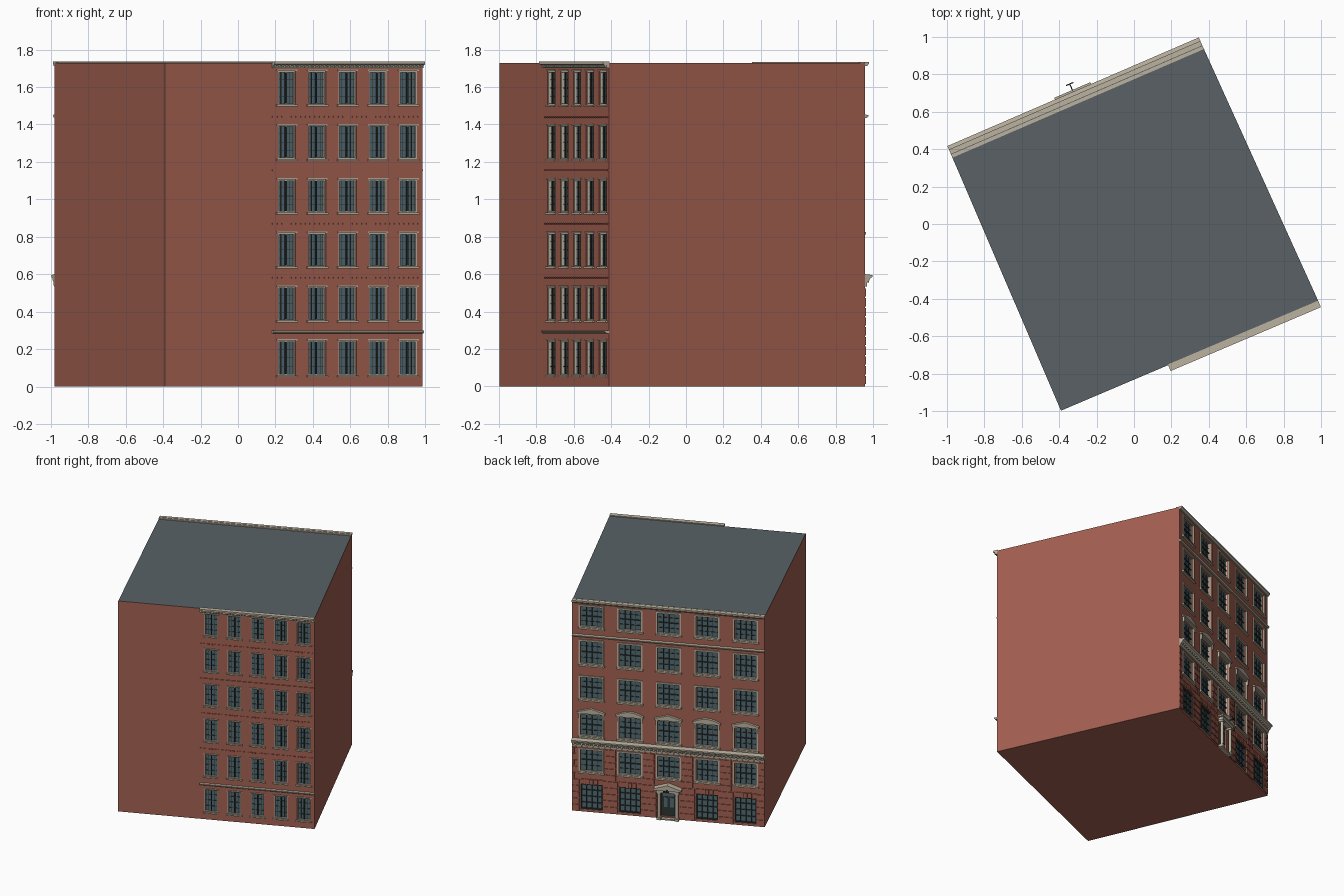
import bpy, bmesh, math
from mathutils import Vector

if "Cube" in bpy.data.objects:
    bpy.data.objects.remove(bpy.data.objects["Cube"])

A, B, C, D = [Vector((x, y, 0)) for x, y in
              ((-0.39, -0.997), (0.985, -0.413), (0.363, 0.958), (-0.98, 0.378))]
H = 1.728
UP = Vector((0, 0, 1))


def mat(name, col):
    m = bpy.data.materials.new(name)
    m.diffuse_color = (*col, 1)
    m.use_nodes = True
    m.node_tree.nodes["Principled BSDF"].inputs["Base Color"].default_value = m.diffuse_color
    return m


BRICK = mat("brick", (0.36, 0.115, 0.08))
ROOF = mat("slate", (0.10, 0.12, 0.13))
STONE = mat("stone", (0.50, 0.45, 0.35))
GLASS = mat("glass", (0.085, 0.14, 0.165))
DARK = mat("dark_metal", (0.025, 0.035, 0.035))


class Side:
    """Wall plane: u runs along it, w points outward, z is up."""
    def __init__(self, p, q):
        self.o, self.len = p, (q - p).length
        self.d = (q - p).normalized()
        self.n = self.d.cross(UP)

    def at(self, u, w, z):
        return self.o + self.d * u + self.n * w + UP * z


class Part:
    """Collects many solids into one named object."""
    def __init__(self, name, material):
        self.name, self.mat, self.bm = name, material, bmesh.new()

    def face(self, pts):
        return self.bm.faces.new([self.bm.verts.new(p) for p in pts])

    def prism(self, pts, off):
        a = [self.bm.verts.new(p) for p in pts]
        b = [self.bm.verts.new(p + off) for p in pts]
        n = len(a)
        fs = [self.bm.faces.new(a), self.bm.faces.new(b[::-1])]
        fs += [self.bm.faces.new((a[i], b[i], b[(i + 1) % n], a[(i + 1) % n])) for i in range(n)]
        bmesh.ops.recalc_face_normals(self.bm, faces=fs)

    def box(self, s, u0, u1, w0, w1, z0, z1):
        self.prism([s.at(u0, w0, z0), s.at(u1, w0, z0), s.at(u1, w0, z1), s.at(u0, w0, z1)],
                   s.n * (w1 - w0))

    def moulding(self, s, u0, u1, prof):
        self.prism([s.at(u0, w, z) for w, z in prof], s.d * (u1 - u0))

    def pediment(self, s, uc, half, z, h, w1, curved):
        n = 8 if curved else 2
        pts = [(-half + 2 * half * i / n,
                h * (math.sin(math.pi * i / n) if curved else i % 2)) for i in range(n + 1)]
        pts = [(-half, -0.012)] + pts + [(half, -0.012)]
        self.prism([s.at(uc + u, 0, z + v) for u, v in pts], s.n * w1)

    def done(self):
        me = bpy.data.meshes.new(self.name)
        self.bm.to_mesh(me)
        me.materials.append(self.mat)
        bpy.context.collection.objects.link(bpy.data.objects.new(self.name, me))


walls, roof = Part("brick_walls", BRICK), Part("flat_roof", ROOF)
courses, blocks = Part("brick_string_courses", BRICK), Part("rusticated_blocks", BRICK)
glass, bars = Part("window_glass", GLASS), Part("glazing_bars", DARK)
frames, trim = Part("window_surrounds", STONE), Part("stone_cornices", STONE)
heads, porch = Part("window_pediments", STONE), Part("door_surround", STONE)
door, lamp = Part("entrance_door", DARK), Part("door_lamp_bracket", DARK)
front, back = Side(A, B), Side(C, D)
DEPTH = 0.024


def facade(s, cols, rows, hole):
    """Wall split on the window lines, with reveals around every opening."""
    us = sorted([0, s.len] + [e for c in cols for e in c])
    zs = sorted([0, H] + [e for r in rows for e in r])
    for i in range(len(us) - 1):
        for j in range(len(zs) - 1):
            u0, u1, z0, z1 = us[i], us[i + 1], zs[j], zs[j + 1]
            if i % 2 and j % 2:
                ring = [(u0, z0), (u1, z0), (u1, z1), (u0, z1)]
                for k in range(4):
                    (a, b), (c, d) = ring[k], ring[(k + 1) % 4]
                    walls.face([s.at(a, 0, b), s.at(c, 0, d), s.at(c, -DEPTH, d), s.at(a, -DEPTH, b)])
                hole(s, u0, u1, z0, z1, i // 2, j // 2)
            else:
                walls.face([s.at(u0, 0, z0), s.at(u1, 0, z0), s.at(u1, 0, z1), s.at(u0, 0, z1)])


def surround(p, s, u0, u1, z0, z1, t, w0, w1):
    p.box(s, u0, u0 + t, w0, w1, z0, z1)
    p.box(s, u1 - t, u1, w0, w1, z0, z1)
    p.box(s, u0 + t, u1 - t, w0, w1, z0, z0 + t)
    p.box(s, u0 + t, u1 - t, w0, w1, z1 - t, z1)


def grid(p, s, u0, u1, z0, z1, nu, nz, t, w):
    for i in range(1, nu):
        u = u0 + (u1 - u0) * i / nu
        p.box(s, u - t, u + t, -DEPTH, w, z0, z1)
    for j in range(1, nz):
        z = z0 + (z1 - z0) * j / nz
        p.box(s, u0, u1, -DEPTH, w, z - t, z + t)


def front_window(s, u0, u1, z0, z1, i, j):
    glass.box(s, u0, u1, -DEPTH - .006, -DEPTH + .004, z0, z1)
    surround(frames, s, u0, u1, z0, z1, 0.007, -DEPTH, -0.004)
    m = (u0 + u1) / 2
    bars.box(s, m - .004, m + .004, -DEPTH, -.008, z0, z1)
    grid(bars, s, u0, u1, z0, z1, 4, 4, 0.0015, -0.016)
    frames.box(s, u0 - .010, u1 + .010, 0, .010, z0 - .010, z0)
    frames.box(s, u0 - .008, u1 + .008, 0, .006, z1, z1 + .008)


def back_window(s, u0, u1, z0, z1, i, j):
    if j == 0 and i == 2:
        entrance(s, (u0 + u1) / 2, u0, u1, z0, z1)
        return
    glass.box(s, u0, u1, -DEPTH - .006, -DEPTH + .004, z0, z1)
    m = (u0 + u1) / 2
    if j == 0:
        surround(bars, s, u0, u1, z0, z1, 0.007, -DEPTH, -0.004)
        grid(bars, s, u0, u1, z0, z1, 4, 4, 0.003, -0.012)
        for k in range(-2, 3):
            blocks.box(s, m + k * .035 - .014, m + k * .035 + .014, 0,
                       .012 if k == 0 else .007, z1 + .004, z1 + .045)
        return
    surround(frames, s, u0 - .012, u1 + .012, z0 - .004, z1 + .012, 0.013, 0, 0.008)
    surround(frames, s, u0, u1, z0, z1, 0.005, -DEPTH, -0.010)
    grid(bars, s, u0, u1, z0, z1, 4, 4, 0.002, -0.015)
    bars.box(s, u0, u1, -DEPTH, -.012, (z0 + z1) / 2 - .004, (z0 + z1) / 2 + .004)
    frames.box(s, u0 - .018, u1 + .018, 0, .014, z0 - .014, z0 - .002)
    if j == 2:
        heads.pediment(s, m, 0.105, z1 + .024, 0.030, 0.022, i % 2)
        for e in (u0 - .012, u1 + .004):
            heads.box(s, e, e + .010, .007, .016, z1 - .03, z1 + .013)


def entrance(s, m, u0, u1, z0, z1):
    # brick infill beside the narrow doorway, panelled door, columns and pediment
    for a, b in ((u0, m - .055), (m + .055, u1)):
        blocks.box(s, a, b, -DEPTH, 0, z0, z1)
    door.box(s, m - .055, m + .055, -DEPTH - .006, -.014, z0, z1)
    glass.box(s, m - .045, m + .045, -.015, -.011, z1 - .045, z1 - .01)
    for k in (-1, 1):
        glass.box(s, m + k * .024 - .014, m + k * .024 + .014, -.015, -.011, .09, .17)
        c = m + k * .068
        ring = [s.at(c + .012 * math.cos(t * math.pi / 6), .022 + .012 * math.sin(t * math.pi / 6), 0.02)
                for t in range(12)]
        porch.prism(ring, UP * .2)
        porch.box(s, c - .016, c + .016, 0, .038, 0, .02)
        porch.box(s, c - .016, c + .016, 0, .038, .214, .228)
    porch.box(s, m - .088, m + .088, 0, .042, .228, .248)
    porch.pediment(s, m, 0.105, .260, .035, .052, False)
    porch.box(s, m - .05, m + .05, -.014, .03, 0, .01)
    lamp.box(s, m - .003, m + .003, .05, .088, .256, .262)
    lamp.box(s, m - .022, m + .022, .084, .090, .254, .264)


# street facade and rear facade with openings
fcols = [((0.26 + .1625 * i + .39) / .9204 - .051, (0.26 + .1625 * i + .39) / .9204 + .051) for i in range(5)]
frows = [(.06, .245), (.352, .532), (.64, .82), (.93, 1.105), (1.215, 1.395), (1.505, 1.685)]
facade(front, fcols, frows, front_window)
bcols = [(back.len * (.1 + .2 * i) - .083, back.len * (.1 + .2 * i) + .083) for i in range(5)]
brows = [(.02, .225), (.33, .51), (.62, .80), (.925, 1.105), (1.21, 1.40), (1.515, 1.685)]
facade(back, bcols, brows, back_window)

# plain party walls, underside and roof
for s in (Side(B, C), Side(D, A)):
    walls.face([s.at(0, 0, 0), s.at(s.len, 0, 0), s.at(s.len, 0, H), s.at(0, 0, H)])
walls.face([D, C, B, A])
roof.face([p + UP * H for p in (A, B, C, D)])

# front string courses, band and cornice on the windowed part only
f0, f1 = 0.622, front.len
for z in (.58, .87, 1.155, 1.44):
    n = 1 if z == 1.155 else 32
    for k in range(n):
        step = (f1 - f0) / n
        courses.box(front, f0 + k * step, f0 + (k + (1 if n == 1 else .6)) * step, 0, .006, z - .004, z + .004)
trim.moulding(front, f0, f1, [(0, .283), (.012, .283), (.024, .292), (.024, .298), (0, .298)])
trim.moulding(front, f0, f1, [(0, 1.702), (.012, 1.702), (.014, 1.714), (.034, 1.722), (.034, 1.736),
                              (-.004, 1.736)])
for k in range(40):
    u = f0 + (f1 - f0) * (k + .25) / 40
    trim.box(front, u, u + .011, .010, .022, 1.706, 1.718)

# rear main cornice, upper band and parapet
L = back.len
trim.moulding(back, 0, L, [(0, .535), (.010, .535), (.012, .556), (.024, .566), (.030, .578),
                           (.042, .584), (.042, .595), (0, .600)])
for k in range(48):
    u = L * (k + .25) / 48
    trim.box(back, u, u + .014, .008, .026, .554, .568)
trim.moulding(back, 0, L, [(0, 1.436), (.010, 1.436), (.018, 1.444), (.018, 1.450), (0, 1.454)])
trim.moulding(back, 0, L, [(-.004, 1.712), (.010, 1.712), (.022, 1.724), (.022, 1.735), (-.004, 1.735)])
trim.box(back, 0, L, -.026, -.008, H - .002, 1.734)

# rusticated piers on the two lower rear storeys
edges = [0] + [e for c in bcols for e in c] + [L]
for r in range(10):
    z = .012 + r * .052
    for k in range(0, len(edges), 2):
        low = z < .27
        a = edges[k] + (0 if k == 0 else .004 if low else .020)
        b = edges[k + 1] - (0 if k == 10 else .004 if low else .020)
        if low and k == 4:
            b += .0
        n = 1 + (r % 2) if k in (0, 10) else 2 + (r % 2)
        for q in range(n):
            w = (b - a) / n
            blocks.box(back, a + q * w, a + (q + 1) * w - .005, 0, .006, z, z + .044)

for p in (walls, roof, courses, blocks, glass, bars, frames, trim, heads, porch, door, lamp):
    p.done()
